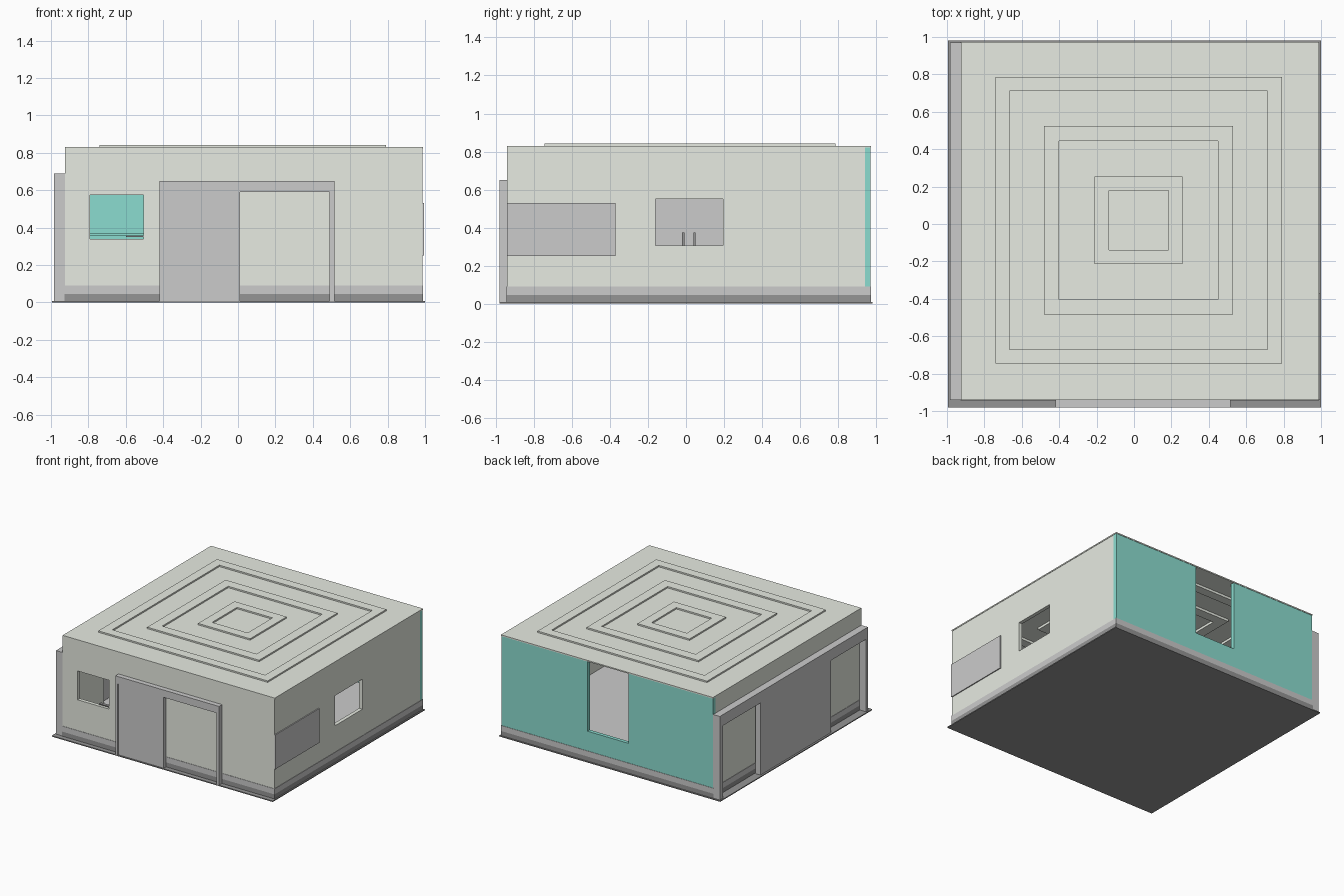
import bpy, bmesh

if "Cube" in bpy.data.objects:
    bpy.data.objects.remove(bpy.data.objects["Cube"])


def material(name, r, g, b):
    m = bpy.data.materials.new(name)
    m.diffuse_color = (r, g, b, 1)
    m.use_nodes = True
    m.node_tree.nodes["Principled BSDF"].inputs["Base Color"].default_value = m.diffuse_color
    return m


PALE = material("pale_panel", 0.80, 0.83, 0.76)
TEAL = material("teal_panel", 0.26, 0.72, 0.63)
GREY = material("mid_grey", 0.60, 0.60, 0.60)
DARK = material("dark_grey", 0.30, 0.30, 0.30)


def boxes(name, mat, items):
    """One object made of boxes given as (x0, x1, y0, y1, z0, z1)."""
    bm = bmesh.new()
    for x0, x1, y0, y1, z0, z1 in items:
        vs = bmesh.ops.create_cube(bm, size=1)["verts"]
        for v in vs:
            v.co.x = x0 if v.co.x < 0 else x1
            v.co.y = y0 if v.co.y < 0 else y1
            v.co.z = z0 if v.co.z < 0 else z1
    me = bpy.data.meshes.new(name)
    bm.to_mesh(me)
    bm.free()
    ob = bpy.data.objects.new(name, me)
    bpy.context.collection.objects.link(ob)
    me.materials.append(mat)
    return ob


FLOOR, TOP = 0.09, 0.82
X0, X1, Y0, Y1 = -0.925, 0.987, -0.94, 0.97
T = 0.03


def wall(name, mat, axis, a, b, cuts, holes):
    """Wall of upright panels split at cuts; holes maps a panel start to (z0, z1)."""
    items = []
    for u0, u1 in zip(cuts, cuts[1:]):
        z0, z1 = holes.get(u0, (TOP, TOP))
        for lo, hi in ((FLOOR, z0), (z1, TOP)):
            if hi - lo > 0.001:
                items.append((u0, u1, a, b, lo, hi) if axis == "x" else (a, b, u0, u1, lo, hi))
    return boxes(name, mat, items)


# ground slab and two-tone plinth
boxes("ground_slab", DARK, [(-0.995, 1.0, -0.98, 0.98, 0, 0.008)])
boxes("plinth_lower", DARK, [(X0 - .003, X1 + .003, Y0 - .003, Y1 + .003, 0.008, 0.045)])
boxes("plinth_upper", GREY, [(X0 - .003, X1 + .003, Y0 - .003, Y1 + .003, 0.045, FLOOR)])

# panelled walls with window and door openings
wall("front_wall", PALE, "x", Y0, Y0 + T,
     [X0, -0.79, -0.505, -0.40, 0.01, 0.25, 0.51, 0.81, X1],
     {-0.79: (0.34, 0.575), -0.40: (FLOOR, 0.60)})
wall("back_wall", TEAL, "x", Y1 - T, Y1,
     [X0, -0.70, -0.43, -0.16, 0.21, 0.46, 0.75, X1], {-0.16: (0.25, TOP)})
wall("right_wall", PALE, "y", X1 - T, X1,
     [Y0 + T, -0.37, -0.16, 0.195, 0.55, 0.86, Y1 - T], {-0.16: (0.305, 0.55)})
wall("left_wall", PALE, "y", X0, X0 + T,
     [Y0 + T, -0.68, -0.45, 0.42, 0.68, Y1 - T], {-0.45: (FLOOR, 0.60)})

# roof with three raised square rings
boxes("roof", PALE, [(X0, X1 + .003, Y0, Y1 + .003, TOP, 0.83)])
cx, cy = 0.025, 0.02
for i, (o, n) in enumerate([(0.765, 0.69), (0.505, 0.425), (0.235, 0.16)]):
    boxes(f"roof_ring_{i + 1}", PALE, [
        (cx - o, cx + o, cy + n, cy + o, 0.80, 0.842),
        (cx - o, cx + o, cy - o, cy - n, 0.80, 0.842),
        (cx - o, cx - n, cy - n, cy + n, 0.80, 0.842),
        (cx + n, cx + o, cy - n, cy + n, 0.80, 0.842)])

# front sliding door with its frame
boxes("front_door_frame", GREY, [
    (-0.42, -0.40, -0.98, Y0, 0.008, 0.65),
    (0.49, 0.515, -0.98, Y0, 0.008, 0.65),
    (-0.40, 0.49, -0.98, Y0, 0.59, 0.65)])
boxes("front_sliding_door", GREY, [(-0.40, 0.01, -0.972, -0.945, 0.008, 0.59)])

# left double sliding door with its full-length frame
boxes("left_door_frame", GREY, [
    (-0.985, X0, Y0, -0.915, 0.008, 0.69),
    (-0.985, X0, 0.93, 0.97, 0.008, 0.69),
    (-0.985, X0, -0.915, 0.93, 0.60, 0.69)])
boxes("left_sliding_doors", GREY, [
    (-0.98, -0.935, -0.47, 0.015, 0.008, 0.60),
    (-0.98, -0.935, 0.015, 0.44, 0.008, 0.60)])
boxes("left_door_handles", DARK, [
    (-0.935, -0.905, y - .006, y + .006, 0.24, 0.375) for y in (-0.015, 0.045)])

# notice panel on the right wall
boxes("side_panel", GREY, [(X1, 0.995, Y0, -0.37, 0.25, 0.53)])

# shallow shelves along the inside of the back wall, front window ledge
boxes("back_shelves", TEAL, [
    (a, b, Y1 - T - 0.08, Y1 - T, 0.355, 0.367) for a, b in ((-0.87, -0.25), (0.31, 0.92))])
boxes("window_ledge", DARK, [(-0.60, -0.505, Y0 + .005, Y0 + T, 0.350, 0.358)])
